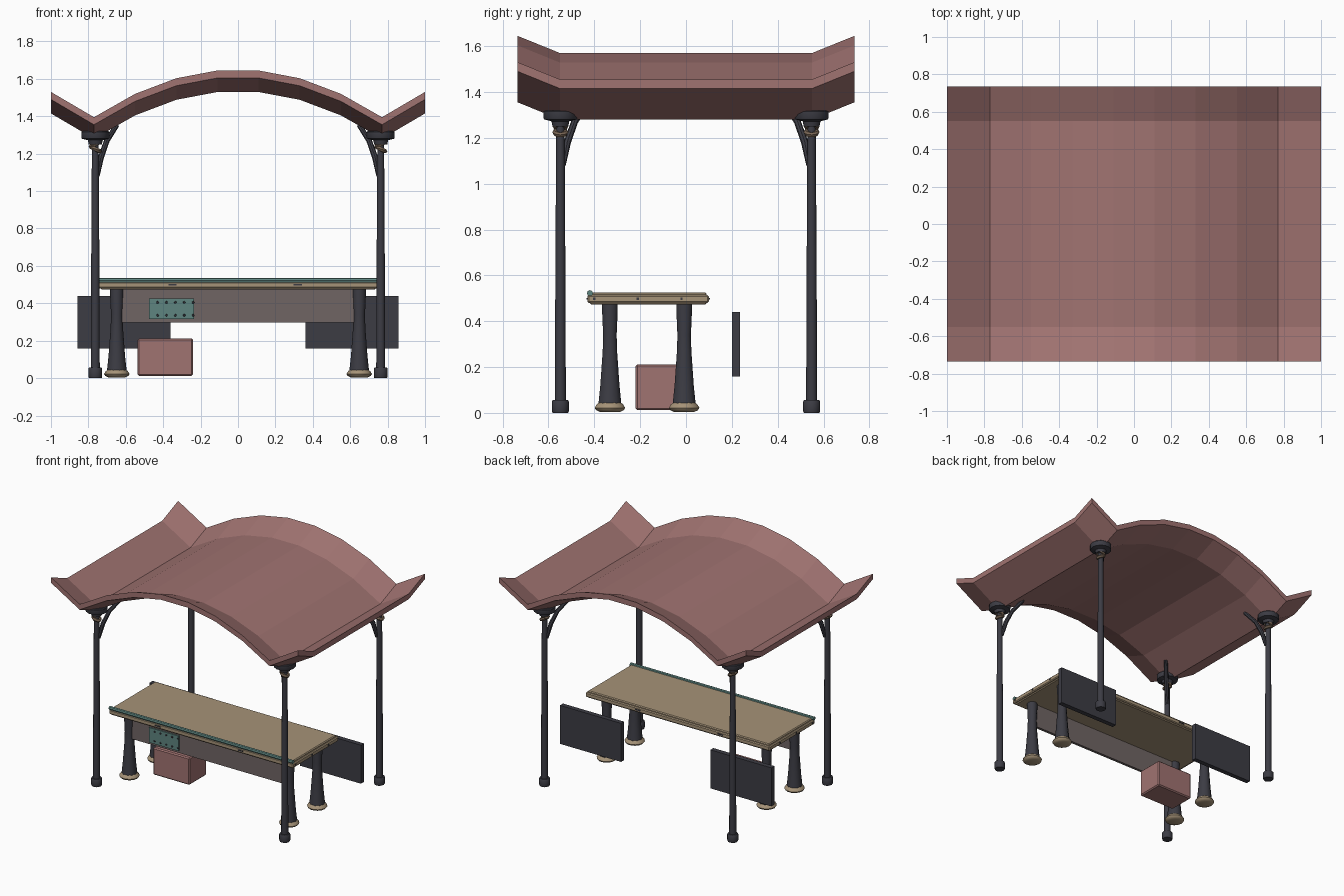
import bpy, bmesh, math
from mathutils import Vector, Matrix

if "Cube" in bpy.data.objects:
    bpy.data.objects.remove(bpy.data.objects["Cube"])


def mat(name, r, g, b):
    m = bpy.data.materials.new(name)
    lin = lambda c: ((c / 255 + 0.055) / 1.055) ** 2.4
    m.diffuse_color = (lin(r), lin(g), lin(b), 1)
    m.use_nodes = True
    m.node_tree.nodes["Principled BSDF"].inputs["Base Color"].default_value = m.diffuse_color
    return m


PINK = mat("faded red", 160, 115, 113)
DARK = mat("dark iron", 60, 60, 68)
TAN = mat("tan wood", 166, 147, 120)
TEAL = mat("teal paint", 94, 133, 128)
GREY = mat("brown grey", 112, 101, 100)
ROPE = mat("rope brown", 120, 101, 84)


def finish(bm, name, m, smooth=False):
    bmesh.ops.recalc_face_normals(bm, faces=bm.faces)
    me = bpy.data.meshes.new(name)
    bm.to_mesh(me)
    bm.free()
    me.materials.append(m)
    ob = bpy.data.objects.new(name, me)
    bpy.context.collection.objects.link(ob)
    if smooth:
        bpy.ops.object.select_all(action='DESELECT')
        ob.select_set(True)
        bpy.context.view_layer.objects.active = ob
        bpy.ops.object.shade_smooth_by_angle(angle=math.radians(40))
    return ob


def box(name, m, lo, hi, bevel=0.0):
    bm = bmesh.new()
    bmesh.ops.create_cube(bm, size=1)
    for v in bm.verts:
        v.co = [(a + b) / 2 + c * (b - a) for a, b, c in zip(lo, hi, v.co)]
    if bevel:
        bmesh.ops.bevel(bm, geom=bm.edges[:], offset=bevel, segments=1, affect='EDGES')
    return finish(bm, name, m)


def tube(name, m, pts, radii, n=10, closed=False):
    """Rings of radius radii[i] swept along pts; capped unless closed."""
    bm = bmesh.new()
    pts = [Vector(p) for p in pts]
    rings = []
    for i, (p, r) in enumerate(zip(pts, radii)):
        if closed:
            d = pts[(i + 1) % len(pts)] - pts[i - 1]
        else:
            d = pts[min(i + 1, len(pts) - 1)] - pts[max(i - 1, 0)]
        q = d.to_track_quat('Z', 'Y')
        rings.append([bm.verts.new(p + q @ Vector((r * math.cos(2 * math.pi * k / n),
                                                   r * math.sin(2 * math.pi * k / n), 0)))
                      for k in range(n)])
    pairs = list(zip(rings, rings[1:]))
    if closed:
        pairs.append((rings[-1], rings[0]))
    else:
        bm.faces.new(rings[0])
        bm.faces.new(rings[-1])
    for a, b in pairs:
        for k in range(n):
            bm.faces.new((a[k], a[(k + 1) % n], b[(k + 1) % n], b[k]))
    return finish(bm, name, m, True)


def lathe(name, m, x, y, prof, n=12):
    return tube(name, m, [(x, y, z) for r, z in prof], [r for r, z in prof], n)


# Roof: arched sheet with upturned wings and upturned front and back lips
arc = [-0.77 + 0.22 * i for i in range(8)]
prof = [(-1, 1.455)] + [(x, 1.575 - 0.255 * (x / 0.77) ** 2) for x in arc] + [(1, 1.455)]
rows = [(-0.735, 0.075), (-0.55, 0), (0.55, 0), (0.735, 0.075)]
bm = bmesh.new()
grid = [[[bm.verts.new((x, y, z + dz - t)) for x, z in prof] for y, dz in rows] for t in (0, 0.04)]
nr, nc = len(rows), len(prof)
for g in grid:
    for j in range(nr - 1):
        for i in range(nc - 1):
            bm.faces.new((g[j][i], g[j][i + 1], g[j + 1][i + 1], g[j + 1][i]))
top, bot = grid
for j in (0, nr - 1):
    for i in range(nc - 1):
        bm.faces.new((top[j][i], top[j][i + 1], bot[j][i + 1], bot[j][i]))
for i in (0, nc - 1):
    for j in range(nr - 1):
        bm.faces.new((top[j][i], top[j + 1][i], bot[j + 1][i], bot[j][i]))
finish(bm, "roof", PINK)

# Posts with base sockets, caps, rope lashings and curved braces
for sx in (-1, 1):
    for sy in (-1, 1):
        px, py = sx * 0.763, sy * 0.548
        lathe("post", DARK, px, py, [(0.024, 0.04), (0.022, 0.6), (0.018, 1.28)])
        lathe("post_base", DARK, px, py, [(0.034, 0), (0.037, 0.008), (0.037, 0.05), (0.033, 0.056)])
        lathe("post_cap", DARK, px, py, [(0.035, 1.25), (0.04, 1.272), (0.072, 1.28), (0.075, 1.285),
                                         (0.075, 1.315), (0.07, 1.32)], 14)
        for k, z in enumerate((1.225, 1.25)):
            tilt = 0.012 * (1 if k else -1)
            ring = [(px + 0.023 * math.cos(a), py + 0.023 * math.sin(a), z + tilt * math.cos(a))
                    for a in [2 * math.pi * i / 12 for i in range(12)]]
            tube("rope_lashing", ROPE, ring, [0.012] * 12, 6, True)
        off = [(0.012, 0.012, 1.08), (0.03, 0.03, 1.18), (0.062, 0.062, 1.27), (0.115, 0.12, 1.352)]
        tube("brace", DARK, [(px - sx * a, py - sy * b, z) for a, b, z in off],
             [0.011, 0.016, 0.015, 0.013], 8)

# Counter top with stepped rim and painted front rail
box("counter_top", TAN, (-0.735, -0.42, 0.473), (0.735, 0.09, 0.525), 0.006)
box("counter_rim", TAN, (-0.747, -0.43, 0.48), (0.747, 0.10, 0.514), 0.006)
tube("front_rail", TEAL, [(-0.747, -0.419, 0.522), (0.742, -0.419, 0.522)], [0.0135] * 2, 8)

# Small bolts round the counter edge
for x in (-0.35, 0.32):
    for y in (-0.431, 0.101):
        box("edge_bolt", DARK, (x - 0.022, y - 0.003, 0.494), (x + 0.022, y + 0.003, 0.502))
for x in (-0.748, 0.748):
    for y in (-0.40, -0.21, -0.02):
        box("end_bolt", DARK, (x - 0.003, y - 0.005, 0.493), (x + 0.003, y + 0.005, 0.503))

# Counter legs, flared to rounded feet
for sx in (-1, 1):
    for y in (-0.332, -0.008):
        lathe("counter_leg", DARK, sx * 0.648, y,
              [(0.053, 0.035), (0.044, 0.12), (0.033, 0.27), (0.031, 0.34), (0.036, 0.45), (0.036, 0.476)], 10)
        lathe("leg_foot", TAN, sx * 0.648, y,
              [(0.045, 0.004), (0.062, 0.012), (0.068, 0.022), (0.06, 0.036), (0.046, 0.048)], 14)

# Front apron with riveted plate
box("apron_panel", GREY, (-0.625, -0.342, 0.298), (0.625, -0.322, 0.476))
box("riveted_plate", TEAL, (-0.476, -0.352, 0.315), (-0.236, -0.341, 0.425))
for i in range(5):
    for z in (0.336, 0.405):
        x = -0.43 + 0.0475 * i
        bm = bmesh.new()
        bmesh.ops.create_cone(bm, cap_ends=True, segments=8, radius1=0.007, radius2=0.005, depth=0.008,
                              matrix=Matrix.Translation((x, -0.355, z)) @ Matrix.Rotation(math.pi / 2, 4, 'X'))
        finish(bm, "plate_rivet", DARK)

# Crate under the counter
box("crate", PINK, (-0.537, -0.22, 0.012), (-0.24, -0.02, 0.212), 0.008)

# Two hanging boards behind the counter
for sx in (-1, 1):
    xs = sorted((sx * 0.362, sx * 0.857))
    box("back_board", DARK, (xs[0], 0.2, 0.158), (xs[1], 0.235, 0.44))
